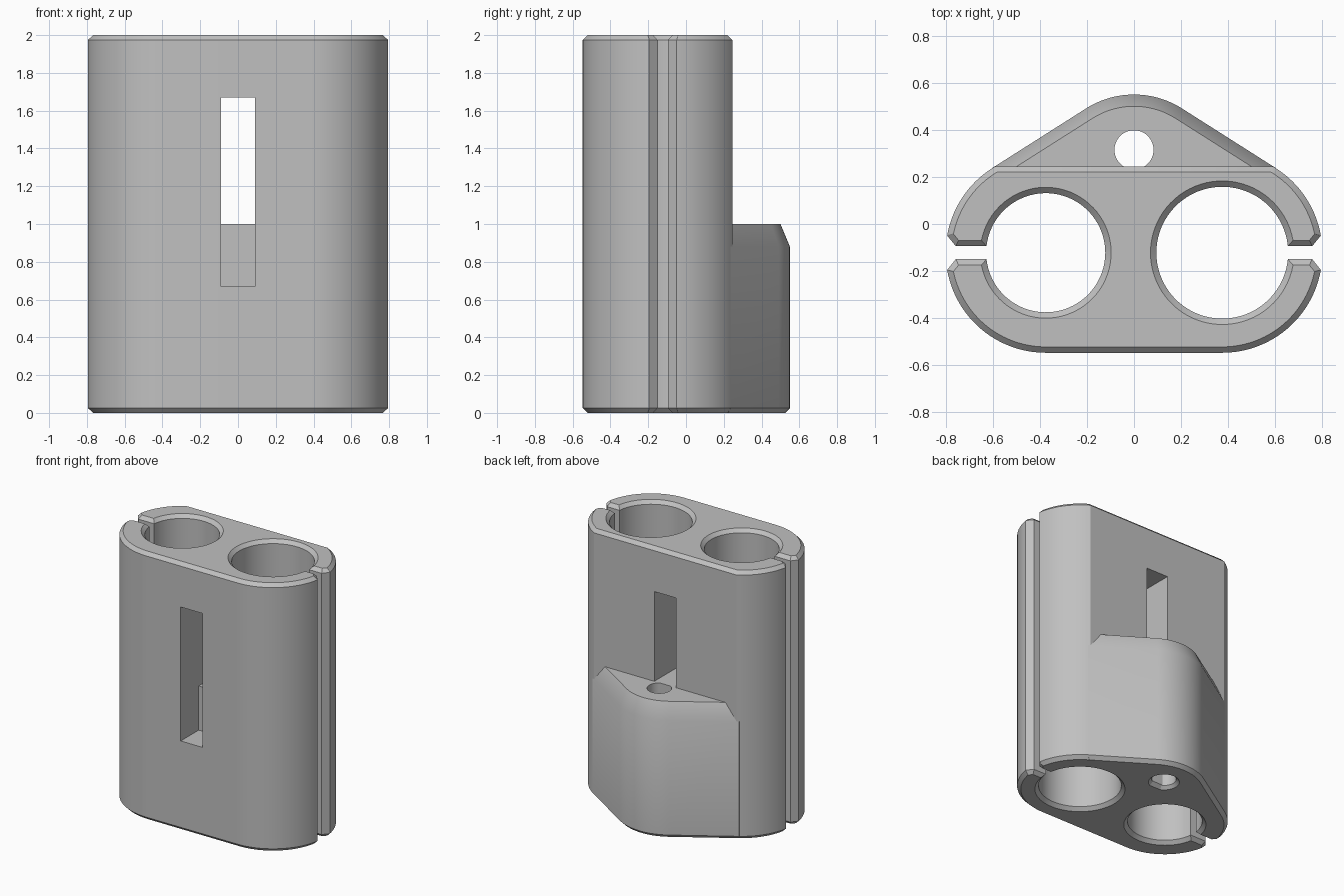
import bpy
import bmesh
from math import sin, cos, asin, radians, degrees
from mathutils import Vector

cube = bpy.data.objects.get("Cube")
if cube:
    bpy.data.objects.remove(cube, do_unlink=True)

CX, CY = 0.375, -0.122     # bore centre
OUT = 0.425                # outer corner radius
FRONT, BACK = CY - OUT, 0.245
HEIGHT = 2.0
BEV = 0.025
LUG_TOP = 1.0
WINDOW = 0.09              # half width of the window

grey = bpy.data.materials.new("light_grey")
grey.use_nodes = True
colour = (0.53, 0.53, 0.53, 1)
grey.diffuse_color = colour
grey.node_tree.nodes["Principled BSDF"].inputs["Base Color"].default_value = colour


def arc(cx, cy, r, start, end, steps):
    angles = [radians(start + (end - start) * i / steps) for i in range(steps + 1)]
    return [Vector((cx + r * cos(a), cy + r * sin(a))) for a in angles]


def inset(loop, d):
    """Move a counter-clockwise outline inward with mitred corners."""
    result = []
    for i, p in enumerate(loop):
        a = (p - loop[i - 1]).normalized()
        b = (loop[(i + 1) % len(loop)] - p).normalized()
        n1, n2 = Vector((-a.y, a.x)), Vector((-b.y, b.x))
        result.append(p + (n1 + n2) * (d / (1 + n1.dot(n2))))
    return result


def walls(bm, layers, skip=()):
    """Skin (outline, z) layers; skip holds (layer, edge) cells left open."""
    rings = [[bm.verts.new((p.x, p.y, z)) for p in loop] for loop, z in layers]
    n = len(rings[0])
    for k, (low, high) in enumerate(zip(rings, rings[1:])):
        for i in range(n):
            if (k, i) not in skip:
                j = (i + 1) % n
                bm.faces.new((low[i], low[j], high[j], high[i]))
    return rings


def finish(bm, name):
    """Turn the bmesh into an object with smooth curves and crisp edges."""
    bmesh.ops.recalc_face_normals(bm, faces=bm.faces[:])
    mesh = bpy.data.meshes.new(name)
    bm.to_mesh(mesh)
    bm.free()
    mesh.materials.append(grey)
    obj = bpy.data.objects.new(name, mesh)
    bpy.context.collection.objects.link(obj)
    bpy.ops.object.select_all(action='DESELECT')
    obj.select_set(True)
    bpy.context.view_layer.objects.active = obj
    bpy.ops.object.shade_smooth_by_angle(angle=radians(30))


def clip_side(bore):
    """One open clip: outer corner, slit lips and bore, front to back."""
    gap, mouth, lip_x = 0.0275, 0.073, 0.757
    tip = degrees(asin(mouth / OUT))
    lip = degrees(asin(gap / bore))
    top = degrees(asin((BACK - CY) / OUT))
    return (arc(CX, CY, OUT, -90, -tip, 24)
            + [Vector((lip_x, CY - gap))]
            + arc(CX, CY, bore, -lip, lip - 360, 72)
            + [Vector((lip_x, CY + gap))]
            + arc(CX, CY, OUT, tip, top, 18))


# Double clip body: one outline, since the slits open both bores
left_side = clip_side(0.28)
right_side = [Vector((-p.x, p.y)) for p in reversed(clip_side(0.253))]
outline = ([Vector((-WINDOW, FRONT)), Vector((WINDOW, FRONT))] + left_side
           + [Vector((WINDOW, BACK)), Vector((-WINDOW, BACK))] + right_side)
back_edge = 2 + len(left_side)
small = inset(outline, BEV)
sill, head = 0.67, 1.67
layers = ([(small, 0)]
          + [(outline, z) for z in (BEV, sill, LUG_TOP, head, HEIGHT - BEV)]
          + [(small, HEIGHT)])
bm = bmesh.new()
rings = walls(bm, layers, skip={(2, 0), (3, 0), (3, back_edge)})
bm.faces.new(rings[0])
bm.faces.new(rings[-1])

# Stepped window: shallow below the lug top, right through above it
sides = []
for x, front, back in ((-WINDOW, 0, back_edge + 1), (WINDOW, 1, back_edge)):
    step = [bm.verts.new((x, -0.335, z)) for z in (sill, LUG_TOP)]
    path = [rings[2][front], *step, rings[3][back], rings[4][back], rings[4][front]]
    bm.faces.new(path + [rings[3][front]])
    sides.append(path)
right, left = sides
for i in (0, 1, 2, 4):
    bm.faces.new((right[i], left[i], left[i + 1], right[i + 1]))
finish(bm, "double_clip_body")

# Rounded lug on the lower back, its front edge buried in the body
lug = ([Vector((-0.605, 0.17)), Vector((0.605, 0.17)), Vector((0.605, 0.236))]
       + arc(0, 0.17, 0.38, 57.7, 122.3, 28)
       + [Vector((-0.605, 0.236))])
bm = bmesh.new()
shell = walls(bm, [(inset(lug, BEV), 0), (lug, BEV), (lug, 0.88),
                   (inset(lug, 0.05), LUG_TOP)])

# Vertical lug hole, countersunk underneath
hole = walls(bm, [(arc(0, 0.315, r, 0, 352.5, 47), z)
                  for r, z in ((0.105, 0), (0.083, 0.022), (0.083, LUG_TOP))])
for end in (0, -1):
    rim = set(shell[end] + hole[end])
    edges = [e for e in bm.edges if e.is_boundary and set(e.verts) <= rim]
    bmesh.ops.triangle_fill(bm, edges=edges, use_beauty=True)
finish(bm, "back_lug")
